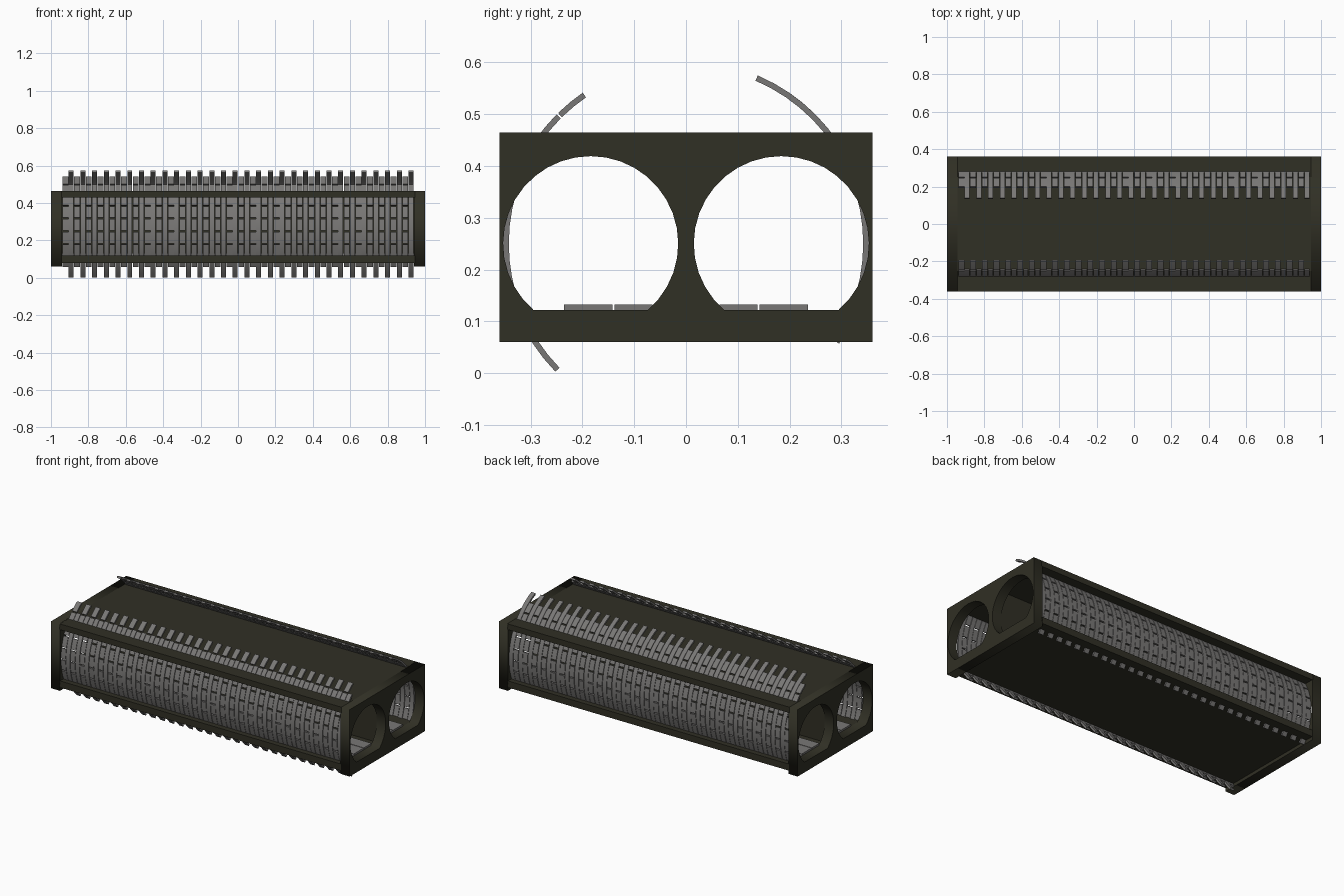
import bpy, bmesh, math

if "Cube" in bpy.data.objects:
    bpy.data.objects.remove(bpy.data.objects["Cube"])


def material(name, rgb):
    m = bpy.data.materials.new(name)
    m.diffuse_color = (*rgb, 1)
    m.use_nodes = True
    m.node_tree.nodes["Principled BSDF"].inputs["Base Color"].default_value = m.diffuse_color
    return m


OLIVE = material("dark olive", (0.03, 0.029, 0.018))
GREY = material("steel grey", (0.19, 0.185, 0.18))


def finish(name, bm, mat):
    bmesh.ops.recalc_face_normals(bm, faces=bm.faces)
    me = bpy.data.meshes.new(name)
    bm.to_mesh(me)
    bm.free()
    me.materials.append(mat)
    ob = bpy.data.objects.new(name, me)
    bpy.context.collection.objects.link(ob)
    return ob


def box(name, x0, x1, y0, y1, z0, z1, mat):
    bm = bmesh.new()
    bmesh.ops.create_cube(bm, size=1)
    for v in bm.verts:
        v.co = (x0 + (v.co.x + .5) * (x1 - x0),
                y0 + (v.co.y + .5) * (y1 - y0),
                z0 + (v.co.z + .5) * (z1 - z0))
    return finish(name, bm, mat)


# housing plates
box("top_plate", -0.945, 0.945, -0.36, 0.36, 0.43, 0.465, OLIVE)
box("bottom_plate", -0.945, 0.945, -0.36, 0.36, 0.08, 0.12, OLIVE)
box("centre_wall", -0.945, 0.945, -0.015, 0.015, 0.115, 0.435, OLIVE)


# end plates with two flat-bottomed round openings
def end_plate(name, x):
    cu = bpy.data.curves.new(name, 'CURVE')
    cu.dimensions = '2D'
    cu.fill_mode = 'BOTH'
    cu.extrude = 0.03
    loops = [[(-.36, .06), (.36, .06), (.36, .465), (-.36, .465)]]
    r, cz, floor = 0.169, 0.25, 0.122
    a0 = -math.asin((cz - floor) / r)
    span = math.pi - 2 * a0
    for cy in (-0.184, 0.184):
        loops.append([(cy + r * math.cos(a0 + span * i / 28),
                       cz + r * math.sin(a0 + span * i / 28)) for i in range(29)])
    for pts in loops:
        sp = cu.splines.new('POLY')
        sp.points.add(len(pts) - 1)
        for p, (a, b) in zip(sp.points, pts):
            p.co = (a, b, 0, 1)
        sp.use_cyclic_u = True
    cu.materials.append(OLIVE)
    ob = bpy.data.objects.new(name, cu)
    bpy.context.collection.objects.link(ob)
    ob.location = (x, 0, 0)
    ob.rotation_euler = (math.pi / 2, 0, math.pi / 2)
    bpy.ops.object.select_all(action='DESELECT')
    ob.select_set(True)
    bpy.context.view_layer.objects.active = ob
    bpy.ops.object.convert(target='MESH')


end_plate("left_end_plate", -0.97)
end_plate("right_end_plate", 0.97)

# floor strips inside each bay
for side, s in (("front", -1), ("back", 1)):
    for i, (a, b) in enumerate(((0.065, 0.138), (0.142, 0.235))):
        lo, hi = sorted((s * a, s * b))
        box(f"{side}_floor_strip_{i + 1}", -0.94, 0.94, lo, hi, 0.119, 0.133, GREY)


# curved block of the link belt between two angles (degrees)
def arc_block(bm, x0, x1, a0, a1, ro=0.353, ri=0.342):
    n = max(2, round((a1 - a0) / 5.6))
    rings = []
    for i in range(n + 1):
        t = math.radians(a0 + (a1 - a0) * i / n)
        rings.append([bm.verts.new((x, r * math.cos(t), 0.25 + r * math.sin(t)))
                      for x, r in ((x0, ri), (x1, ri), (x1, ro), (x0, ro))])
    for p, q in zip(rings, rings[1:]):
        for k in range(4):
            bm.faces.new((p[k], p[(k + 1) % 4], q[(k + 1) % 4], q[k]))
    bm.faces.new(rings[0])
    bm.faces.new(rings[-1])


# link belts: short plates alternating with strips that end in teeth
PITCH, COLS, ROWS = 11.25, 30, 8
CELL = 1.88 / COLS
for name, start in (("front_link_belt", 123.75), ("back_link_belt", -33.75)):
    bm = bmesh.new()
    for c in range(COLS):
        x = -0.94 + c * CELL
        for r in range(ROWS):
            a = start + r * PITCH
            arc_block(bm, x + 0.0015, x + CELL * 0.52, a + 0.6, a + PITCH - 0.6)
        arc_block(bm, x + CELL * 0.52 + 0.002, x + CELL - 0.0015,
                  start + PITCH, start + (ROWS + 1) * PITCH - 0.6)
    ob = finish(name, bm, GREY)
    bpy.ops.object.select_all(action='DESELECT')
    ob.select_set(True)
    bpy.context.view_layer.objects.active = ob
    bpy.ops.object.shade_smooth_by_angle(angle=math.radians(30))
